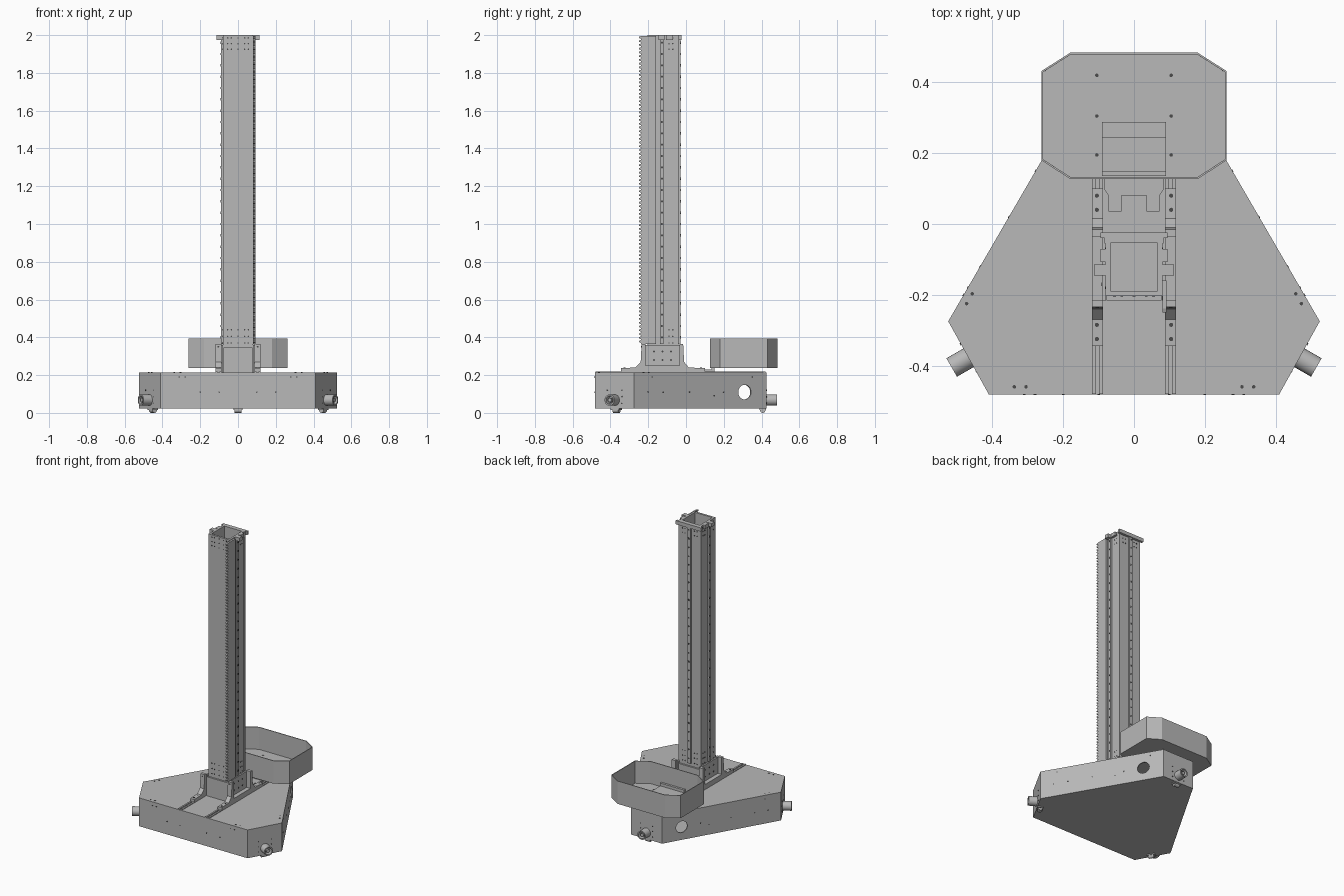
import bpy, bmesh, math
from mathutils import Vector, Matrix

old = bpy.data.objects.get("Cube")
if old:
    bpy.data.objects.remove(old, do_unlink=True)


def material(name, value):
    m = bpy.data.materials.new(name)
    m.use_nodes = True
    col = (value, value, value, 1)
    m.diffuse_color = col
    m.node_tree.nodes["Principled BSDF"].inputs["Base Color"].default_value = col
    return m


GREY = material("metal grey", 0.48)
DARK = material("hole dark grey", 0.07)


def finish(name, bm, mat=GREY):
    bmesh.ops.recalc_face_normals(bm, faces=bm.faces)
    me = bpy.data.meshes.new(name)
    bm.to_mesh(me)
    bm.free()
    me.materials.append(mat)
    ob = bpy.data.objects.new(name, me)
    bpy.context.collection.objects.link(ob)
    return ob


def box(name, x, y, z, mat=GREY):
    """Box from (min, max) ranges."""
    bm = bmesh.new()
    bmesh.ops.create_cube(bm, size=1)
    for v in bm.verts:
        v.co = [r[0] + (c + 0.5) * (r[1] - r[0]) for c, r in zip(v.co, (x, y, z))]
    return finish(name, bm, mat)


def prism(name, outline, lo, hi, axis="z", cap=True):
    """Outline extruded along z, or a (y, z) outline extruded along x."""
    bm = bmesh.new()
    place = (lambda a, b, h: (a, b, h)) if axis == "z" else (lambda a, b, h: (h, a, b))
    low = [bm.verts.new(place(a, b, lo)) for a, b in outline]
    high = [bm.verts.new(place(a, b, hi)) for a, b in outline]
    for i in range(len(low)):
        j = (i + 1) % len(low)
        bm.faces.new((low[i], low[j], high[j], high[i]))
    bm.faces.new(low)
    if cap:
        bm.faces.new(high)
    return finish(name, bm)


def rods(name, spots, direction, radius, length, mat=GREY, sides=24):
    """Cylinders centred on the spots, pointing along the direction."""
    bm = bmesh.new()
    turn = Vector(direction).to_track_quat("Z", "Y").to_matrix().to_4x4()
    for p in spots:
        bmesh.ops.create_cone(bm, cap_ends=True, segments=sides, radius1=radius,
                              radius2=radius, depth=length,
                              matrix=Matrix.Translation(p) @ turn)
    return finish(name, bm, mat)


def modify(ob, kind, **settings):
    """Add a modifier and bake it into the mesh."""
    mod = ob.modifiers.new(kind.title(), kind)
    for k, v in settings.items():
        setattr(mod, k, v)
    dg = bpy.context.evaluated_depsgraph_get()
    dg.update()
    baked = bpy.data.meshes.new_from_object(ob.evaluated_get(dg))
    ob.modifiers.clear()
    ob.data = baked


def cut(ob, cutter):
    modify(ob, "BOOLEAN", object=cutter, operation="DIFFERENCE", solver="EXACT")
    bpy.data.objects.remove(cutter, do_unlink=True)


def mirrored(outline):
    return outline + [(-x, y) for x, y in reversed(outline)]


S, C = math.sin(math.radians(30)), math.cos(math.radians(30))

# Hollow base: triangle with cut corners, a round port in each long side
base = prism("base_housing", mirrored([(0.41, -0.482), (0.525, -0.275), (0.118, 0.426)]),
             0.022, 0.215)
modify(base, "SOLIDIFY", thickness=0.008, offset=-1, use_even_offset=True)
for s in (1, -1):
    cut(base, rods("port_cutter", [(s * 0.184, 0.31, 0.11)], (s * C, S, 0), 0.039, 0.06, sides=40))

# Tray: open octagonal bin
tray = prism("rear_tray", mirrored([(0.18, 0.127), (0.262, 0.18), (0.262, 0.432), (0.18, 0.484)]),
             0.237, 0.393, cap=False)
modify(tray, "SOLIDIFY", thickness=0.005, offset=-1, use_even_offset=True)
rods("tray_holes", [(s * 0.105, y, 0.243) for s in (1, -1) for y in (0.195, 0.305, 0.42)],
     (0, 0, 1), 0.005, 0.002, DARK, 12)
box("tray_bracket", (-0.09, 0.09), (0.15, 0.245), (0.242, 0.256))
box("tray_bracket_lip", (-0.09, 0.09), (0.245, 0.288), (0.242, 0.25))
box("tray_bracket_wall", (-0.09, 0.09), (0.135, 0.15), (0.215, 0.275))

# Corner hubs, wheels and small fasteners on the three cut corners
for name, p, d in (("left", (0.4675, -0.378), (C, -S)), ("right", (-0.4675, -0.378), (-C, -S)),
                   ("back", (0, 0.426), (0, 1))):
    at = lambda out, z, side=0: (p[0] + d[0] * out - d[1] * side, p[1] + d[1] * out + d[0] * side, z)
    hub = rods(name + "_corner_hub", [at(0.02, 0.068)], (*d, 0), 0.03, 0.07)
    cut(hub, rods("hub_cutter", [at(0.05, 0.068)], (*d, 0), 0.022, 0.05))
    rods(name + "_hub_core", [at(0.03, 0.068)], (*d, 0), 0.012, 0.04, sides=6)
    rods(name + "_corner_screws", [at(0, z, k) for k in (-0.045, 0.045) for z in (0.05, 0.085, 0.12)],
         (*d, 0), 0.004, 0.003, DARK, 10)
    rods(name + "_wheel", [at(-0.02, 0.014)], (-d[1], d[0], 0), 0.014, 0.035)
    bm = bmesh.new()
    frame = Matrix(((d[0], -d[1], 0, 0), (d[1], d[0], 0, 0), (0, 0, 1, 0), (0, 0, 0, 1)))
    bmesh.ops.create_cube(bm, size=1, matrix=Matrix.Translation(at(-0.02, 0.019)) @ frame
                          @ Matrix.Diagonal((0.035, 0.05, 0.008, 1)))
    finish(name + "_wheel_mount", bm)

# Fasteners on the front, the long sides and the base top
rods("front_screws", [(x, -0.482, z) for x in (-0.31, -0.28, 0.28, 0.31) for z in (0.19,)]
     + [(x, -0.482, 0.11) for x in (-0.2, -0.1, 0.1, 0.2)], (0, 1, 0), 0.004, 0.003, DARK, 10)
for s in (1, -1):
    spots = [(s * (0.525 - (y + 0.275) * 0.581), y, z)
             for y, z in ((-0.2, 0.11), (-0.12, 0.11), (0.02, 0.11), (0.15, 0.09),
                          (0.2, 0.11), (-0.18, 0.19), (0.35, 0.19))]
    rods("side_screws", spots, (s * C, S, 0), 0.004, 0.003, DARK, 10)
rods("top_screws", [(s * x, y, 0.215) for s in (1, -1) for x, y in
     ((0.305, -0.46), (0.338, -0.46), (0.473, -0.225), (0.457, -0.197))],
     (0, 0, 1), 0.005, 0.003, DARK, 10)

# Column: square tube with a lipped open top
tube = box("column_tube", (-0.08, 0.08), (-0.204, -0.04), (0.215, 2.0))
cut(tube, box("tube_cutter", (-0.066, 0.066), (-0.19, -0.054), (0.23, 2.1)))

# Linear rails on both sides and the back, with a row of screws
levels = [0.4 + 0.06 * i for i in range(27)]
for s in (1, -1):
    side = sorted((s * 0.079, s * 0.09))
    box("side_rail", side, (-0.137, -0.118), (0.365, 1.985))
    rods("side_rail_screws", [(s * 0.09, -0.1275, z) for z in levels], (1, 0, 0), 0.006, 0.003, DARK, 10)
    box("side_edge_strip", sorted((s * 0.079, s * 0.084)), (-0.055, -0.04), (0.365, 2.0))
    # Top end stops
    box("rail_end_stop", sorted((s * 0.08, s * 0.113)), (-0.145, -0.115), (1.975, 2.0))
    box("rail_end_block", sorted((s * 0.08, s * 0.095)), (-0.107, -0.07), (1.975, 2.0))
box("back_rail", (-0.012, 0.012), (-0.041, -0.029), (0.365, 1.99))
rods("back_rail_screws", [(0, -0.029, z) for z in levels], (0, 1, 0), 0.006, 0.003, DARK, 10)
box("back_end_stop", (-0.095, 0.095), (-0.04, -0.024), (1.975, 2.0))

# Toothed rack along the front of the left side
teeth = 82
pitch = (1.995 - 0.365) / teeth
rack = [(-0.16, 1.995), (-0.16, 0.365)]
for i in range(teeth):
    z = 0.365 + i * pitch
    rack += [(-0.239, z), (-0.239, z + pitch * 0.3), (-0.25, z + pitch * 0.5), (-0.25, z + pitch * 0.8)]
prism("toothed_rack", rack + [(-0.239, 1.995)], 0.08, 0.092, "x")

# Bolt patterns at both ends of the column
heights = (0.37, 0.405, 0.44, 1.925, 1.955, 1.985)
rods("front_bolt_holes", [(x, -0.204, z) for x in (-0.055, -0.035, 0, 0.035, 0.055) for z in heights],
     (0, 1, 0), 0.004, 0.003, DARK, 10)
rods("back_bolt_holes", [(x, -0.04, z) for x in (-0.055, -0.035, 0.035, 0.055) for z in heights],
     (0, 1, 0), 0.004, 0.003, DARK, 10)
rods("side_bolt_holes", [(s * 0.08, y, z) for s in (1, -1) for y in (-0.18, -0.09, -0.07) for z in heights],
     (1, 0, 0), 0.004, 0.003, DARK, 10)

# Column foot: clamp plates and gusseted side brackets
box("front_clamp_plate", (-0.078, 0.078), (-0.216, -0.204), (0.215, 0.345))
box("back_clamp_plate", (-0.078, 0.078), (-0.04, -0.028), (0.215, 0.345))
gusset = [(-0.345, 0.215), (0.1, 0.215), (0.1, 0.237), (0.015, 0.24), (-0.01, 0.27), (-0.015, 0.365),
          (-0.035, 0.365), (-0.035, 0.25), (-0.215, 0.25), (-0.215, 0.365), (-0.235, 0.365),
          (-0.24, 0.27), (-0.27, 0.24), (-0.345, 0.237)]
for s in (1, -1):
    box("side_clamp_plate", sorted((s * 0.079, s * 0.09)), (-0.216, -0.028), (0.215, 0.36))
    prism("foot_bracket", gusset, *sorted((s * 0.088, s * 0.119)), "x")
    rods("clamp_screws", [(s * 0.09, y, z) for y in (-0.17, -0.125, -0.08) for z in (0.28, 0.325)],
         (1, 0, 0), 0.005, 0.003, DARK, 10)
    rods("post_screws", [(s * 0.104, -0.235, z) for z in (0.31, 0.35)], (0, 1, 0), 0.005, 0.004, DARK, 10)
    rods("bracket_screws", [(s * 0.105, y, 0.238) for y in (-0.325, -0.285, 0.04, 0.08)],
         (0, 0, 1), 0.006, 0.004, DARK, 10)
    # Floor track under the bracket
    for a, b in ((0.088, 0.099), (0.108, 0.119)):
        box("floor_track", sorted((s * a, s * b)), (-0.48, 0.42), (0.213, 0.22))

# Forked bracket between column and tray
prism("forked_bracket", mirrored([(0.035, 0.08), (0.035, 0.035), (0.072, 0.035), (0.072, 0.08),
                                  (0.085, 0.1), (0.085, 0.14)]), 0.213, 0.23)

# Smooth the round parts, keep hard edges
bpy.ops.object.select_all(action="DESELECT")
for ob in bpy.context.scene.objects:
    if ob.type == "MESH" and ("hub" in ob.name or "wheel" in ob.name or ob.name == "base_housing"):
        ob.select_set(True)
        bpy.context.view_layer.objects.active = ob
bpy.ops.object.shade_smooth_by_angle(angle=math.radians(30))
